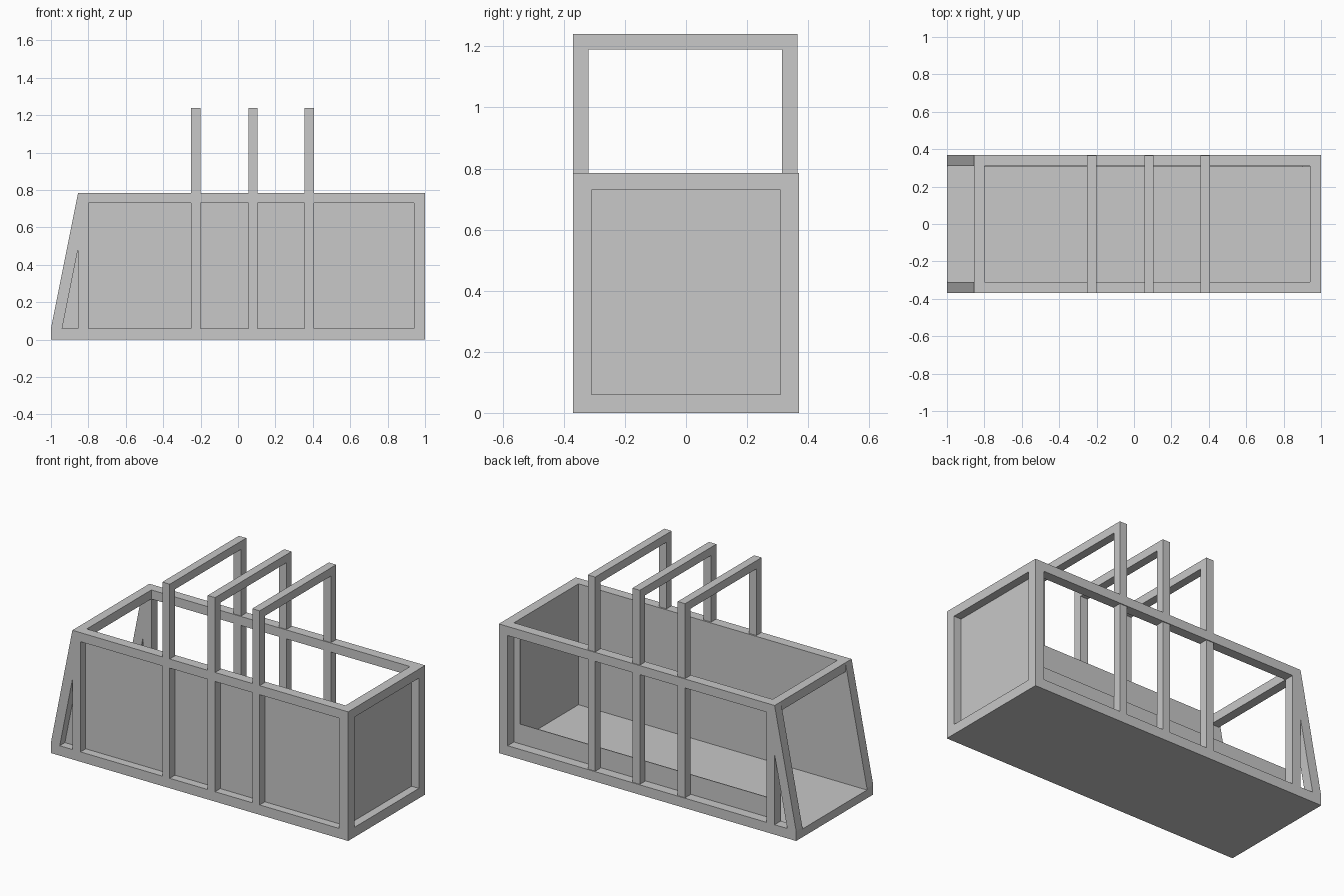
import bpy
import bmesh

cube = bpy.data.objects.get("Cube")
if cube:
    bpy.data.objects.remove(cube, do_unlink=True)

grey = bpy.data.materials.new("plain grey")
grey.use_nodes = True
colour = (0.58, 0.58, 0.58, 1)
grey.diffuse_color = colour
grey.node_tree.nodes["Principled BSDF"].inputs["Base Color"].default_value = colour

# Main dimensions
END, SIDE, TOP, BAR = 1.0, 0.37, 0.785, 0.06
INNER = SIDE - BAR
POST_L, POST_R = -0.855, -0.80   # upright beside the sloped end
RAIL_Z = 0.73                    # underside of the top rails


def prism(name, outline, y0, y1):
    """Extrude an x-z outline between two y positions."""
    bm = bmesh.new()
    face = bm.faces.new([bm.verts.new((x, y0, z)) for x, z in outline])
    moved = bmesh.ops.extrude_face_region(bm, geom=[face])["geom"]
    verts = [g for g in moved if isinstance(g, bmesh.types.BMVert)]
    bmesh.ops.translate(bm, verts=verts, vec=(0, y1 - y0, 0))
    bmesh.ops.recalc_face_normals(bm, faces=bm.faces)
    mesh = bpy.data.meshes.new(name)
    bm.to_mesh(mesh)
    bm.free()
    mesh.materials.append(grey)
    obj = bpy.data.objects.new(name, mesh)
    bpy.context.collection.objects.link(obj)
    return obj


def box(name, x0, x1, y0, y1, z0, z1):
    return prism(name, [(x0, z0), (x1, z0), (x1, z1), (x0, z1)], y0, y1)


# Floor slab between the bottom rails
box("floor", -END, END - BAR, -INNER, INNER, 0, 0.05)

# Both long side frames
for side, y0, y1 in (("front", -SIDE, -INNER), ("back", INNER, SIDE)):
    box(side + "_bottom_rail", -END, END, y0, y1, 0, BAR)
    box(side + "_top_rail", POST_L, END, y0, y1, RAIL_Z, TOP)
    box(side + "_end_post", END - BAR, END, y0, y1, BAR, RAIL_Z)
    box(side + "_slope_post", POST_L, POST_R, y0, y1, BAR, RAIL_Z)
    prism(side + "_sloped_bar",
          [(-END, BAR), (-0.94, BAR), (POST_L, 0.485), (POST_L, TOP)], y0, y1)

# Cross rails at the two ends
box("end_bottom_rail", END - BAR, END, -INNER, INNER, 0, BAR)
box("end_top_rail", END - BAR, END, -INNER, INNER, RAIL_Z, TOP)
box("slope_top_rail", POST_L, POST_R, -INNER, INNER, RAIL_Z, TOP)

# Recessed sheets, flush with the inside of the frame
prism("front_panel",
      [(-0.98, 0.03), (0.95, 0.03), (0.95, 0.76), (-0.84, 0.76)],
      -INNER - 0.01, -INNER)
box("end_panel", END - BAR, END - BAR + 0.01, -INNER, INNER, 0.03, 0.76)

# Low board and narrow edge strip inside the open back
box("back_low_board", POST_R, 0.95, INNER - 0.005, INNER, 0.05, 0.18)
box("back_edge_strip", 0.90, 0.94, INNER - 0.005, INNER, 0.18, RAIL_Z)

# Three tall hoops whose legs also divide the side frames
for i, x in enumerate((-0.25, 0.055, 0.355), 1):
    for side, y0, y1 in (("front", -SIDE, -0.32), ("back", 0.315, 0.365)):
        box(f"hoop_{i}_{side}_leg", x, x + 0.05, y0, y1, BAR, 1.24)
    box(f"hoop_{i}_top", x, x + 0.05, -0.32, 0.315, 1.19, 1.24)
